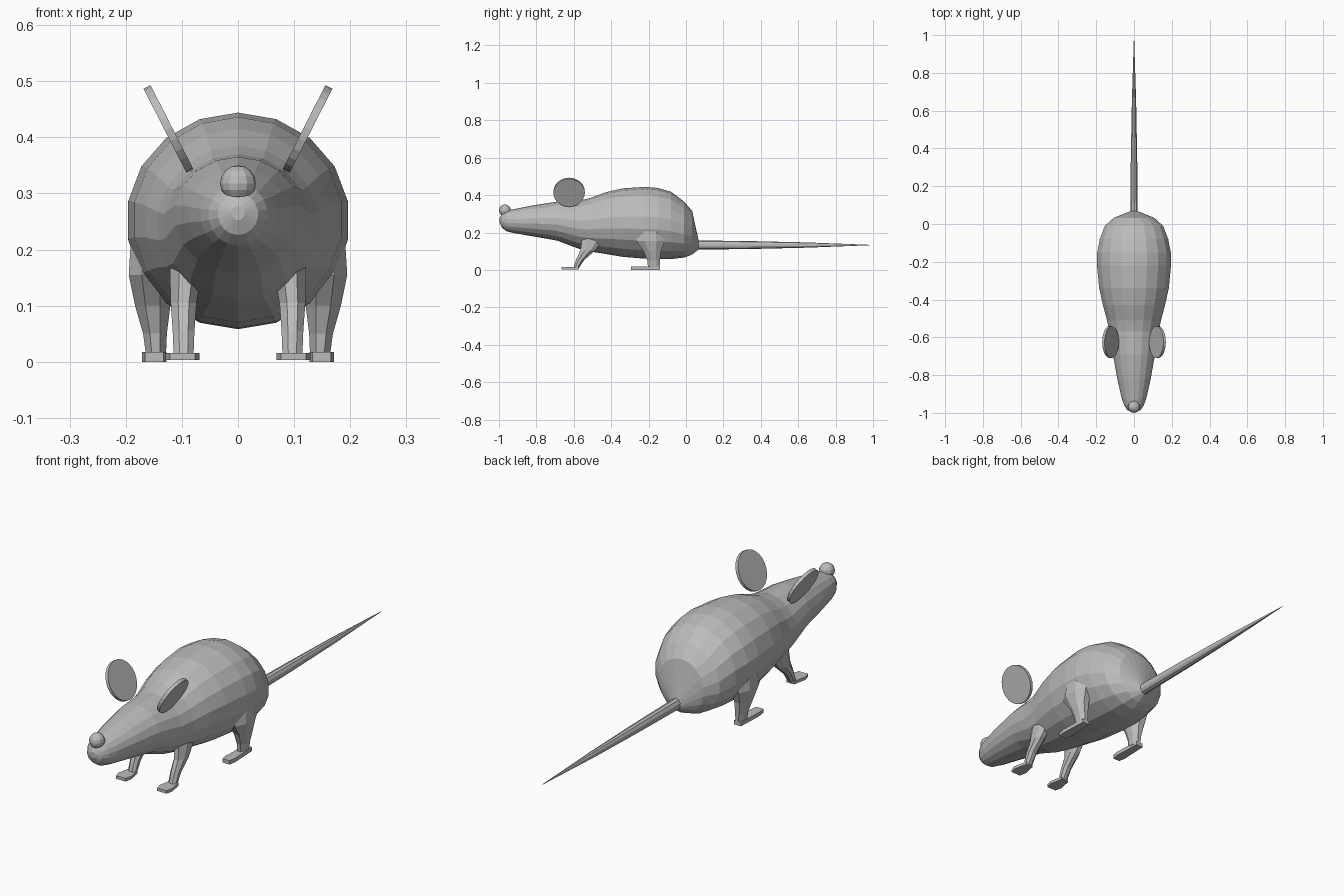
import bpy, bmesh, math
from mathutils import Matrix, Vector

if "Cube" in bpy.data.objects:
    bpy.data.objects.remove(bpy.data.objects["Cube"])

grey = bpy.data.materials.new("grey")
grey.diffuse_color = (0.5, 0.5, 0.5, 1)
grey.use_nodes = True
grey.node_tree.nodes["Principled BSDF"].inputs["Base Color"].default_value = grey.diffuse_color


def finish(name, bm):
    bmesh.ops.recalc_face_normals(bm, faces=bm.faces)
    me = bpy.data.meshes.new(name)
    bm.to_mesh(me)
    bm.free()
    me.materials.append(grey)
    ob = bpy.data.objects.new(name, me)
    bpy.context.collection.objects.link(ob)
    return ob


def loft(name, rings):
    """Skin a list of closed point rings and cap both ends."""
    bm = bmesh.new()
    loops = [[bm.verts.new(p) for p in r] for r in rings]
    for a, b in zip(loops, loops[1:]):
        n = len(a)
        for i in range(n):
            bm.faces.new((a[i], a[(i + 1) % n], b[(i + 1) % n], b[i]))
    bm.faces.new(loops[0])
    bm.faces.new(loops[-1])
    return finish(name, bm)


def upright_ring(y, top, bottom, w, n):
    """Ellipse across the body at depth y."""
    c, h = (top + bottom) / 2, (top - bottom) / 2
    return [(w * math.sin(t), y, c + h * math.cos(t))
            for t in (2 * math.pi * i / n for i in range(n))]


def flat_ring(cx, cy, z, rx, ry, n=8):
    """Level ellipse for a leg section."""
    return [(cx + rx * math.cos(t), cy + ry * math.sin(t), z)
            for t in (2 * math.pi * (i + 0.5) / n for i in range(n))]


# Body: y, top, bottom, half width from snout to rump
profile = [
    (-0.996, 0.278, 0.252, 0.012), (-0.985, 0.300, 0.226, 0.036),
    (-0.96, 0.317, 0.207, 0.053), (-0.92, 0.325, 0.197, 0.067),
    (-0.82, 0.345, 0.180, 0.090), (-0.69, 0.365, 0.157, 0.113),
    (-0.57, 0.370, 0.112, 0.133), (-0.51, 0.385, 0.098, 0.145),
    (-0.43, 0.415, 0.085, 0.167), (-0.34, 0.436, 0.070, 0.187),
    (-0.22, 0.444, 0.060, 0.199), (-0.15, 0.438, 0.058, 0.198),
    (-0.08, 0.418, 0.058, 0.184), (-0.01, 0.365, 0.066, 0.157),
    (0.033, 0.315, 0.082, 0.108), (0.068, 0.155, 0.110, 0.020)]
loft("body", [upright_ring(*p, 18) for p in profile])

# Tail
loft("tail", [upright_ring(y, 0.133 + r, 0.133 - r, r * 0.85, 10) for y, r in
              [(0.03, 0.025), (0.35, 0.021), (0.65, 0.014), (0.985, 0.001)]])

# Nose
bm = bmesh.new()
bmesh.ops.create_uvsphere(bm, u_segments=12, v_segments=8, radius=0.032,
                          matrix=Matrix.Translation((0, -0.968, 0.318)))
finish("nose", bm)

for s, side in ((1, "left"), (-1, "right")):
    # Ear: thin disc leaning outwards
    bm = bmesh.new()
    lean = Matrix.Rotation(s * math.radians(27), 4, 'Y')
    turn = Matrix.Rotation(math.pi / 2, 4, 'Y')
    place = Matrix.Translation((s * 0.124, -0.625, 0.415))
    bmesh.ops.create_cone(bm, cap_ends=True, segments=24, radius1=0.084,
                          radius2=0.084, depth=0.014, matrix=place @ lean @ turn)
    finish(side + "_ear", bm)

    # Front leg
    loft(side + "_front_leg", [
        flat_ring(s * 0.092, -0.495, 0.17, 0.032, 0.065),
        flat_ring(s * 0.097, -0.525, 0.105, 0.025, 0.043),
        flat_ring(s * 0.097, -0.565, 0.055, 0.021, 0.025),
        flat_ring(s * 0.097, -0.588, 0.008, 0.019, 0.016)])

    # Hind leg with thigh
    loft(side + "_hind_leg", [
        flat_ring(s * 0.150, -0.19, 0.25, 0.042, 0.070),
        flat_ring(s * 0.155, -0.19, 0.155, 0.043, 0.082),
        flat_ring(s * 0.152, -0.18, 0.10, 0.034, 0.050),
        flat_ring(s * 0.148, -0.173, 0.05, 0.023, 0.037),
        flat_ring(s * 0.146, -0.172, 0.010, 0.019, 0.033)])

    # Feet: flat plates widening towards the toes
    for part, x, y0, y1, heel, toe, z0, z1 in (
            ("front", 0.099, -0.575, -0.665, 0.018, 0.030, 0.003, 0.016),
            ("hind", 0.149, -0.140, -0.295, 0.017, 0.022, 0.0, 0.017)):
        mid = y1 + 0.03
        outline = [(-heel, y0), (heel, y0), (toe, mid), (toe * 0.75, y1),
                   (-toe * 0.75, y1), (-toe, mid)]
        loft(f"{side}_{part}_foot",
             [[(s * x + px, py, z) for px, py in outline] for z in (z0, z1)])
